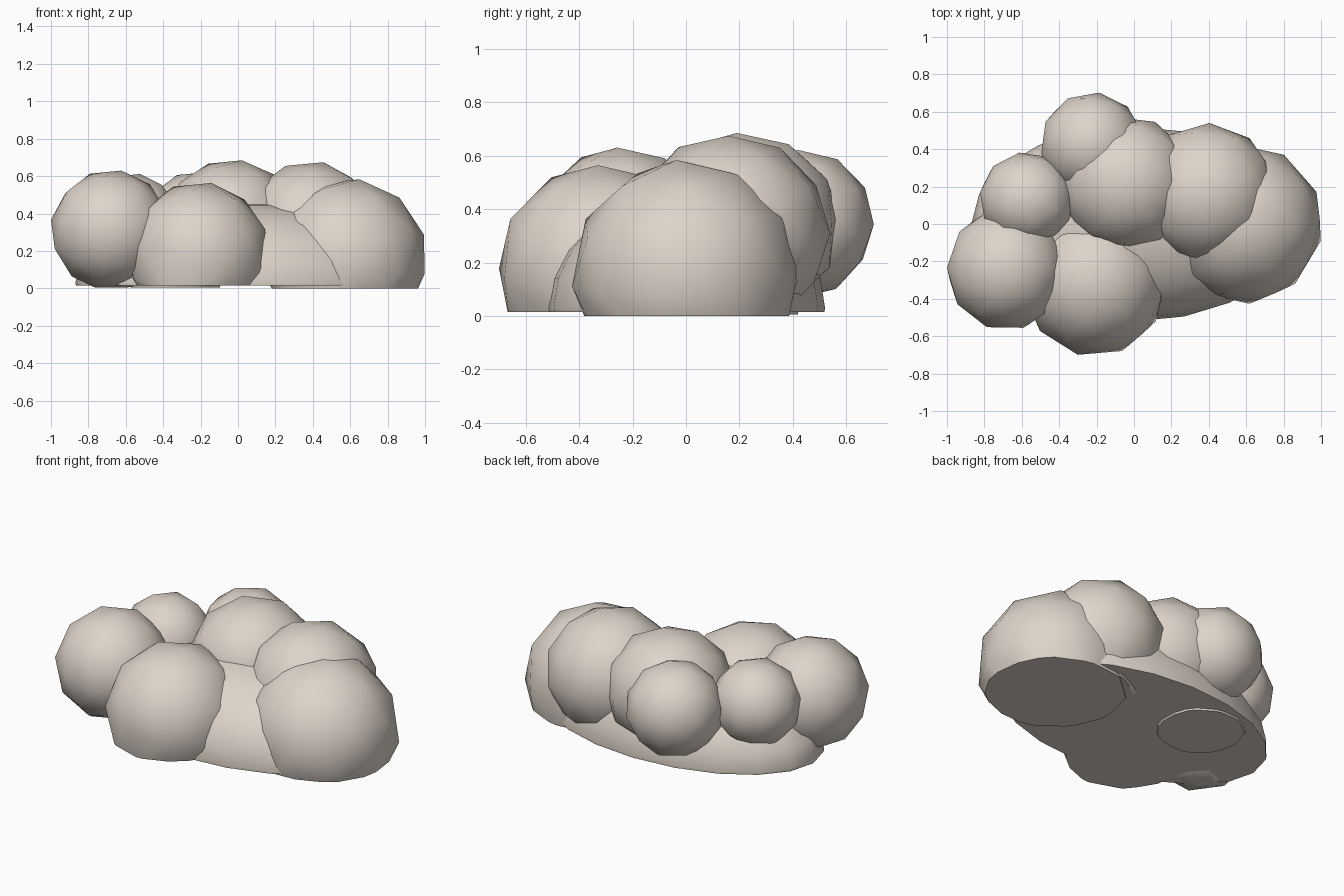
import bpy, bmesh
from mathutils import Matrix, Euler

if "Cube" in bpy.data.objects:
    bpy.data.objects.remove(bpy.data.objects["Cube"])

stone = bpy.data.materials.new("warm_pale_grey")
stone.diffuse_color = (0.73, 0.66, 0.59, 1)
stone.use_nodes = True
stone.node_tree.nodes["Principled BSDF"].inputs["Base Color"].default_value = stone.diffuse_color


def finish(name, bm, floor):
    # trim flat at the floor height and close the cut
    geom = bm.verts[:] + bm.edges[:] + bm.faces[:]
    cut = bmesh.ops.bisect_plane(bm, geom=geom, plane_co=(0, 0, floor),
                                 plane_no=(0, 0, -1), clear_outer=True)
    edges = [e for e in cut["geom_cut"] if isinstance(e, bmesh.types.BMEdge)]
    if edges:
        bmesh.ops.contextual_create(bm, geom=edges)
    bmesh.ops.recalc_face_normals(bm, faces=bm.faces)
    # smooth surface, crisp rim round the flat underside
    for f in bm.faces:
        f.smooth = f.normal.z > -0.999
    for e in bm.edges:
        if len(e.link_faces) == 2 and any(not f.smooth for f in e.link_faces):
            e.smooth = False
    mesh = bpy.data.meshes.new(name)
    bm.to_mesh(mesh)
    bm.free()
    mesh.materials.append(stone)
    bpy.context.collection.objects.link(bpy.data.objects.new(name, mesh))


def puff(name, centre, size, turn=0.0, floor=0.0):
    # faceted ball, slightly tilted, then stretched to its size
    bm = bmesh.new()
    bmesh.ops.create_icosphere(bm, subdivisions=2, radius=1)
    m = (Matrix.Translation(centre) @ Matrix.Diagonal((*size, 1))
         @ Euler((0.1, 0.15, turn)).to_matrix().to_4x4())
    bmesh.ops.transform(bm, matrix=m, verts=bm.verts)
    finish(name, bm, floor)


# low oval dome underneath everything
bm = bmesh.new()
bmesh.ops.create_uvsphere(bm, u_segments=20, v_segments=12, radius=1)
bmesh.ops.transform(bm, verts=bm.verts,
                    matrix=Matrix.Translation((0, 0, 0.03)) @ Matrix.Diagonal((0.87, 0.52, 0.43, 1)))
finish("base_dome", bm, 0.015)

# rounded lumps
puff("left_front_lump", (-0.68, -0.24, 0.31), (0.325, 0.33, 0.325), 0.3, 0.005)
puff("left_back_lump", (-0.57, 0.13, 0.36), (0.26, 0.255, 0.255), 0.8)
puff("back_lump", (-0.225, 0.425, 0.345), (0.28, 0.28, 0.28), 0.5)
puff("middle_lump", (-0.04, 0.215, 0.345), (0.365, 0.365, 0.345), 0.2, 0.016)
puff("right_back_lump", (0.39, 0.16, 0.31), (0.375, 0.38, 0.37), 0.6, 0.005)
puff("right_lump", (0.58, 0.0, 0.155), (0.435, 0.43, 0.435), 0.1)
puff("front_lump", (-0.21, -0.315, 0.175), (0.39, 0.395, 0.395), 0.4, 0.015)
puff("inner_lump", (-0.33, 0.18, 0.10), (0.27, 0.27, 0.25), 0.0, 0.005)
